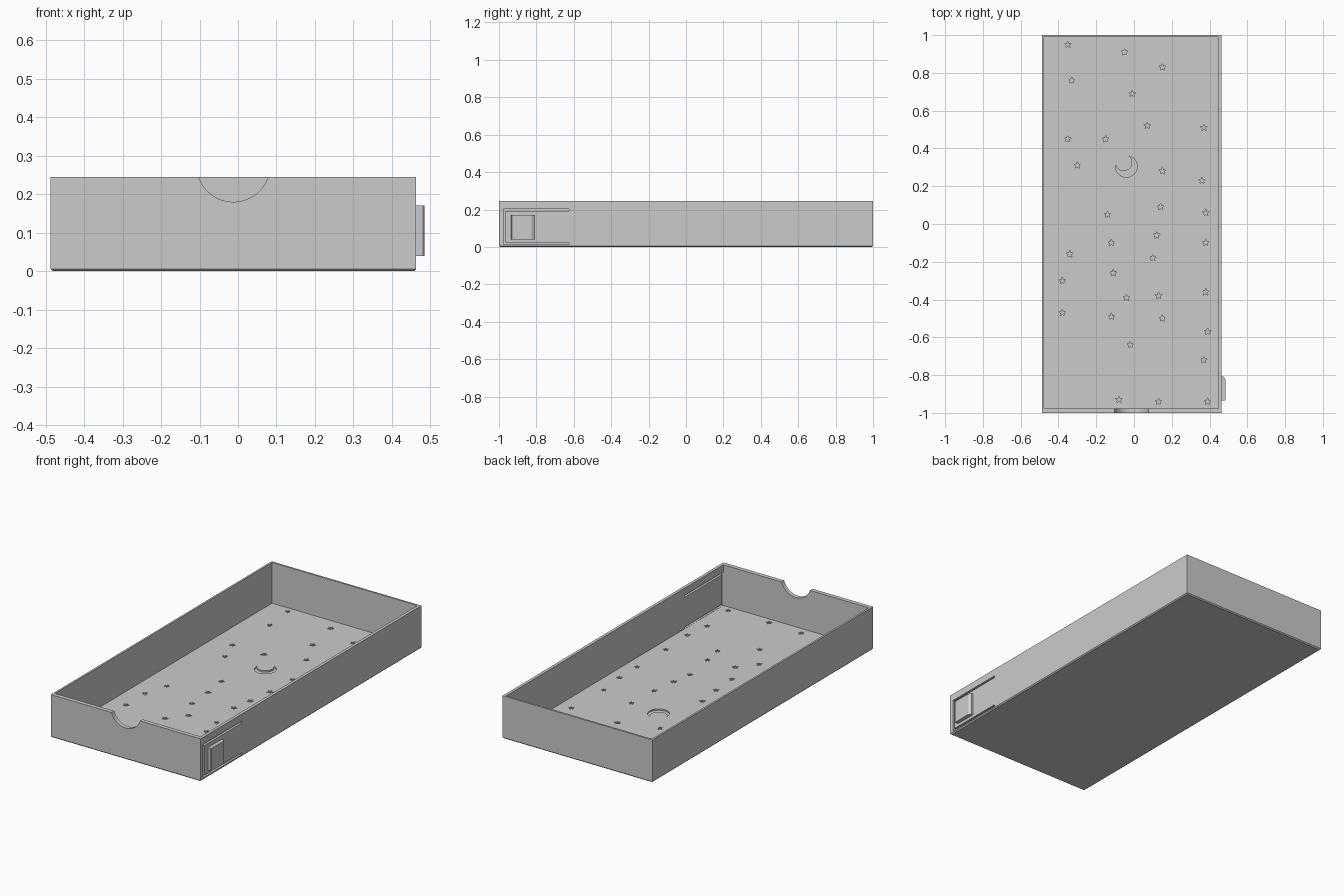
import bpy, bmesh
from math import sin, cos, pi, radians
from mathutils import Vector

if "Cube" in bpy.data.objects:
    bpy.data.objects.remove(bpy.data.objects["Cube"])

LEFT, RIGHT, FRONT, BACK, TOP, FLOOR = -0.487, 0.463, -1.0, 1.0, 0.245, 0.012

grey = bpy.data.materials.new("plain grey")
grey.use_nodes = True
grey.diffuse_color = (0.6, 0.6, 0.6, 1)
grey.node_tree.nodes["Principled BSDF"].inputs["Base Color"].default_value = (0.6, 0.6, 0.6, 1)


def make(name, bm):
    bmesh.ops.recalc_face_normals(bm, faces=bm.faces)
    mesh = bpy.data.meshes.new(name)
    bm.to_mesh(mesh)
    bm.free()
    mesh.materials.append(grey)
    ob = bpy.data.objects.new(name, mesh)
    bpy.context.collection.objects.link(ob)
    return ob


def add_box(bm, lo, hi):
    verts = bmesh.ops.create_cube(bm, size=1)["verts"]
    lo, hi = Vector(lo), Vector(hi)
    for v in verts:
        v.co = (lo + hi) / 2 + v.co * (hi - lo)
    return verts


def add_prism(bm, outline, offset):
    """Extrude a closed outline of points along an offset."""
    face = bm.faces.new([bm.verts.new(p) for p in outline])
    ext = bmesh.ops.extrude_face_region(bm, geom=[face])["geom"]
    verts = [g for g in ext if isinstance(g, bmesh.types.BMVert)]
    bmesh.ops.translate(bm, verts=verts, vec=offset)


def cut(target, cutter):
    cutter.hide_render = True
    cutter.hide_set(True)
    mod = target.modifiers.new(cutter.name, "BOOLEAN")
    mod.operation, mod.object, mod.solver = "DIFFERENCE", cutter, "EXACT"
    bpy.context.view_layer.objects.active = target
    bpy.ops.object.modifier_apply(modifier=mod.name)
    bpy.data.objects.remove(cutter)


# Tray body with a small chamfer under the base
bm = bmesh.new()
add_box(bm, (LEFT, FRONT, 0), (RIGHT, BACK, TOP))
base = [e for e in bm.edges if all(v.co.z < 0.001 for v in e.verts)]
bmesh.ops.bevel(bm, geom=base, offset=0.006, segments=1, affect="EDGES")
tray = make("tray", bm)

# Inside cavity
bm = bmesh.new()
add_box(bm, (LEFT + 0.011, FRONT + 0.024, FLOOR), (RIGHT - 0.017, BACK - 0.011, 0.4))
cut(tray, make("cavity_cutter", bm))

# Round finger notch in the front wall
bm = bmesh.new()
ring = [(-0.012 + 0.095 * cos(2 * pi * i / 64), -1.1, 0.275 + 0.095 * sin(2 * pi * i / 64))
        for i in range(64)]
add_prism(bm, ring, (0, 0.2, 0))
cut(tray, make("notch_cutter", bm))

# Thin slots that free the latch tongue on three sides, as one C-shaped outline
y0, y1, y2 = -0.976, -0.964, -0.625
z0, z1, z2, z3 = 0.013, 0.023, 0.193, 0.204
bm = bmesh.new()
add_prism(bm, [(0.42, y, z) for y, z in (
    (y2, z0), (y2, z1), (y1, z1), (y1, z2), (y2, z2), (y2, z3), (y0, z3), (y0, z0))], (0.1, 0, 0))
cut(tray, make("slot_cutter", bm))

# Engraved stars and crescent moon on the floor
stars = [(-.35, .95), (-.33, .76), (-.05, .91), (.15, .83), (-.35, .45), (-.01, .69),
         (-.15, .45), (-.30, .31), (.07, .52), (.15, .28), (-.14, .05), (-.34, -.16),
         (.14, .09), (-.12, -.10), (-.38, -.30), (.12, -.06), (-.38, -.47), (.10, -.18),
         (-.11, -.26), (-.12, -.49), (.15, -.50), (.39, -.94), (.37, -.72), (.13, -.94),
         (.39, -.57), (-.08, -.93), (-.02, -.64), (.13, -.38), (.38, -.10), (-.04, -.39),
         (.38, .06), (.36, .23), (.37, .51), (.38, -.36)]
cut_z = FLOOR - 0.008
bm = bmesh.new()
for x, y in stars:
    outline = []
    for i in range(10):
        r, a = (0.019, 0.008)[i % 2], pi / 2 + i * pi / 5
        outline.append((x + r * cos(a), y + r * sin(a), cut_z))
    add_prism(bm, outline, (0, 0, 0.03))


def arc(centre, radius, start, end, steps):
    for i in range(steps + 1):
        a = radians(start + (end - start) * i / steps)
        yield (centre[0] + radius * cos(a), centre[1] + radius * sin(a), cut_z)


axis = 125
middle = (-0.04, 0.305)
inner = (middle[0] + 0.025 * cos(radians(axis)), middle[1] + 0.025 * sin(radians(axis)))
moon = list(arc(middle, 0.057, axis + 49.5, axis + 310.5, 32))
moon += list(arc(inner, 0.045, axis + 285.5, axis + 74.5, 28))[1:-1]
add_prism(bm, moon, (0, 0, 0.03))
cut(tray, make("engraving_cutter", bm))

# Latch button on the tongue, sloped toward the back
bm = bmesh.new()
add_prism(bm, [(x, y, 0.04) for x, y in (
    (RIGHT - 0.005, -0.935), (0.481, -0.935), (0.485, -0.931),
    (0.485, -0.825), (0.474, -0.808), (RIGHT - 0.005, -0.808))], (0, 0, 0.13))
button = make("latch_button", bm)

# Smooth the curved walls, keep the corners sharp
for ob in (tray, button):
    bpy.ops.object.select_all(action="DESELECT")
    ob.select_set(True)
    bpy.context.view_layer.objects.active = ob
    bpy.ops.object.shade_smooth_by_angle(angle=radians(25))
